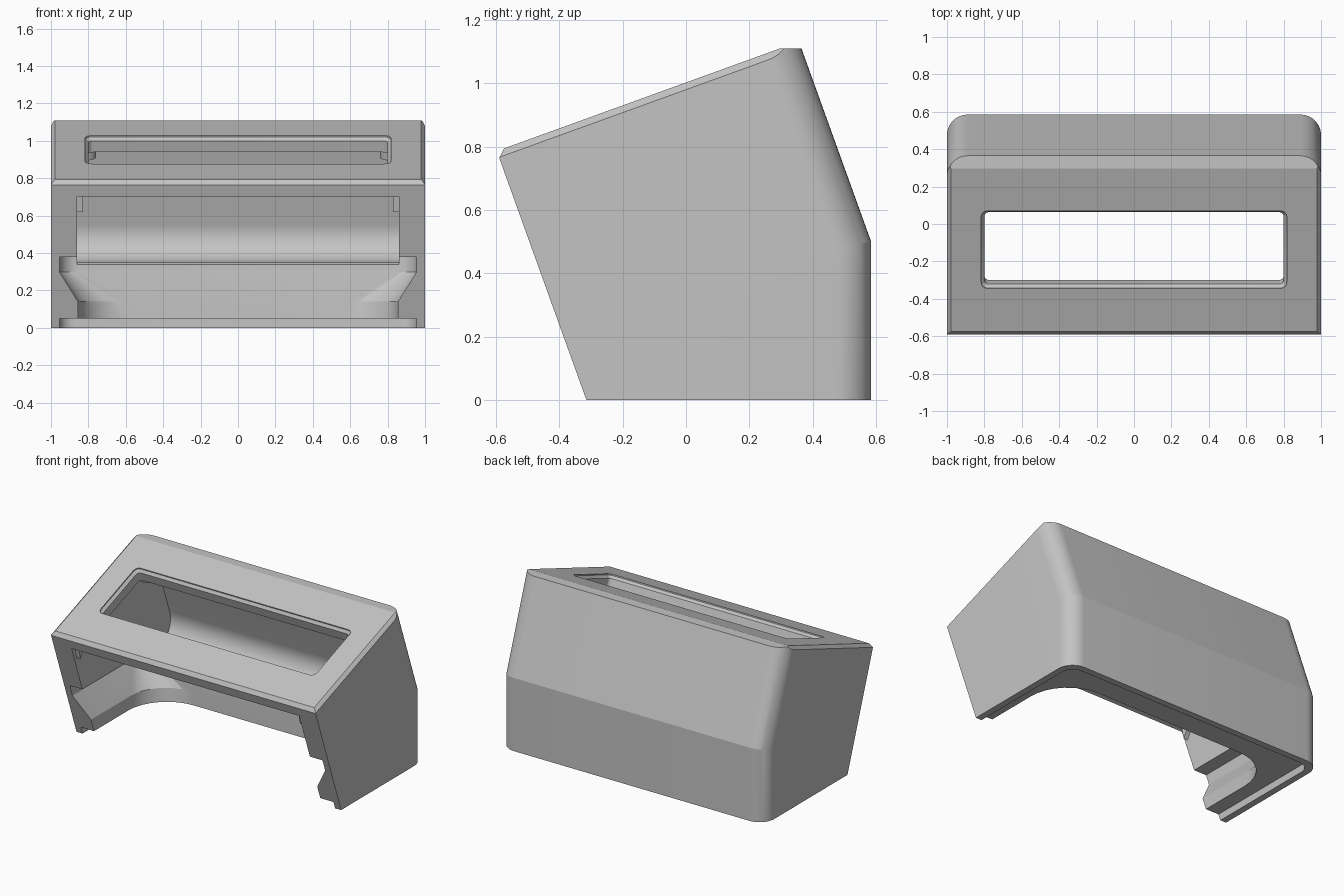
import bpy, bmesh, math
from mathutils import Vector, Matrix

if "Cube" in bpy.data.objects:
    bpy.data.objects.remove(bpy.data.objects["Cube"], do_unlink=True)

grey = bpy.data.materials.new("plain grey")
grey.use_nodes = True
grey.diffuse_color = (0.55, 0.55, 0.55, 1)
grey.node_tree.nodes["Principled BSDF"].inputs["Base Color"].default_value = grey.diffuse_color

TILT = math.atan(0.362)
TOP = Vector((0, -math.sin(TILT), math.cos(TILT)))


def finish(bm, name):
    bmesh.ops.recalc_face_normals(bm, faces=bm.faces[:])
    mesh = bpy.data.meshes.new(name)
    bm.to_mesh(mesh)
    bm.free()
    mesh.materials.append(grey)
    obj = bpy.data.objects.new(name, mesh)
    bpy.context.collection.objects.link(obj)
    return obj


def loft(rings):
    """Closed solid through rings that have equal point counts."""
    bm = bmesh.new()
    loops = [[bm.verts.new(p) for p in ring] for ring in rings]
    for a, b in zip(loops, loops[1:]):
        for i in range(len(a)):
            j = (i + 1) % len(a)
            bm.faces.new((a[i], a[j], b[j], b[i]))
    bm.faces.new(loops[0])
    bm.faces.new(loops[-1])
    return bm


def prism(profile, x0, x1):
    return loft([[(x, y, z) for y, z in profile] for x in (x0, x1)])


def tray(half, back, r, z):
    """Plan outline, open past the front, with two rounded back corners."""
    pts = [(-half, -1, z), (half, -1, z)]
    for cx, start in ((half - r, 0), (r - half, 90)):
        for i in range(9):
            a = math.radians(start + i * 90 / 8)
            pts.append((cx + r * math.cos(a), back - r + r * math.sin(a), z))
    return pts


def rounded_rect(hw, hh, r, z):
    pts = []
    for k, (sx, sy) in enumerate(((1, 1), (-1, 1), (-1, -1), (1, -1))):
        for i in range(5):
            a = math.radians(k * 90 + i * 22.5)
            pts.append((sx * (hw - r) + r * math.cos(a), sy * (hh - r) + r * math.sin(a), z))
    return pts


# Outer shell: side profile, rounded back corners, chamfered top rim
bm = prism([(-0.315, 0), (0.585, 0), (0.585, 0.5), (0.357, 1.132), (-0.598, 0.786)], -1, 1)
bmesh.ops.recalc_face_normals(bm, faces=bm.faces[:])
corners = [e for e in bm.edges
           if abs(e.verts[0].co.x - e.verts[1].co.x) < 0.01
           and min(v.co.y for v in e.verts) > 0.3
           and max(v.co.z for v in e.verts) > 0.4]
bmesh.ops.bevel(bm, geom=corners, offset=0.11, segments=10, profile=0.5, affect='EDGES')
planes = [((0, 0, 1.11), Vector((0, 0, 1))),
          ((0, -0.59, 0.765), Vector((0, -2, 1))),
          ((1, 0, 0.98), TOP + Vector((1, 0, 0))),
          ((-1, 0, 0.98), TOP - Vector((1, 0, 0)))]
for point, normal in planes:
    bmesh.ops.bisect_plane(bm, geom=bm.verts[:] + bm.edges[:] + bm.faces[:], dist=1e-5,
                           plane_co=point, plane_no=normal.normalized(), clear_outer=True)
    bmesh.ops.holes_fill(bm, edges=[e for e in bm.edges if e.is_boundary], sides=0)
shell = finish(bm, "housing_shell")

# Upper chamber with a coved ledge at the back
cove = [(0.35 + 0.15 * math.cos(math.radians(a)), 0.5 + 0.15 * math.sin(math.radians(a)))
        for a in range(-90, 21, 10)]
chamber = prism([(-0.9, 0.34), (0.33, 0.34)] + cove + [(0.317, 1.023), (-0.9, 0.582)], -0.86, 0.86)

# Lower chamber: side rails that flare outward, rounded back corners
lower = loft([tray(0.855, 0.33, 0.3, 0.02), tray(0.855, 0.33, 0.26, 0.14),
              tray(0.955, 0.33, 0.1, 0.30), tray(0.955, 0.33, 0.1, 0.38)])

# Shallow recess for a base plate
recess = loft([tray(0.955, 0.54, 0.08, -0.1), tray(0.955, 0.54, 0.08, 0.05)])

# Display window, square to the sloping top, with a bevelled rim
window = loft([rounded_rect(0.8, 0.205, 0.025, -0.2), rounded_rect(0.8, 0.205, 0.025, -0.025),
               rounded_rect(0.817, 0.221, 0.035, -0.008), rounded_rect(0.817, 0.221, 0.035, 0.05)])
centre = Matrix.Translation((0, -0.1375, 1.003 - 0.1375 * 0.362))
bmesh.ops.transform(window, matrix=centre @ Matrix.Rotation(TILT, 4, 'X'), verts=window.verts[:])

bpy.context.view_layer.objects.active = shell
for bm, name in ((chamber, "chamber_cutter"), (lower, "rail_cutter"),
                 (recess, "recess_cutter"), (window, "window_cutter")):
    cutter = finish(bm, name)
    cutter.hide_render = True
    mod = shell.modifiers.new(name, 'BOOLEAN')
    mod.operation = 'DIFFERENCE'
    mod.solver = 'EXACT'
    mod.object = cutter
    bpy.ops.object.modifier_apply(modifier=mod.name)
    bpy.data.objects.remove(cutter, do_unlink=True)

# Mounting bosses and front gussets under the top plate
parts = [shell]
for side, label in ((1, "left"), (-1, "right")):
    bm = bmesh.new()
    place = Matrix.Translation((side * 0.81, 0.17, 0.95)) @ Matrix.Rotation(TILT, 4, 'X')
    bmesh.ops.create_cone(bm, cap_ends=True, segments=24, radius1=0.05, radius2=0.05,
                          depth=0.08, matrix=place)
    parts.append(finish(bm, label + "_boss"))
    bm = prism([(-0.54, 0.72), (-0.515, 0.62), (-0.44, 0.75)], side * 0.83, side * 0.87)
    parts.append(finish(bm, label + "_gusset"))

bpy.ops.object.select_all(action='DESELECT')
for obj in parts:
    obj.select_set(True)
bpy.context.view_layer.objects.active = shell
bpy.ops.object.shade_smooth_by_angle(angle=math.radians(15))
